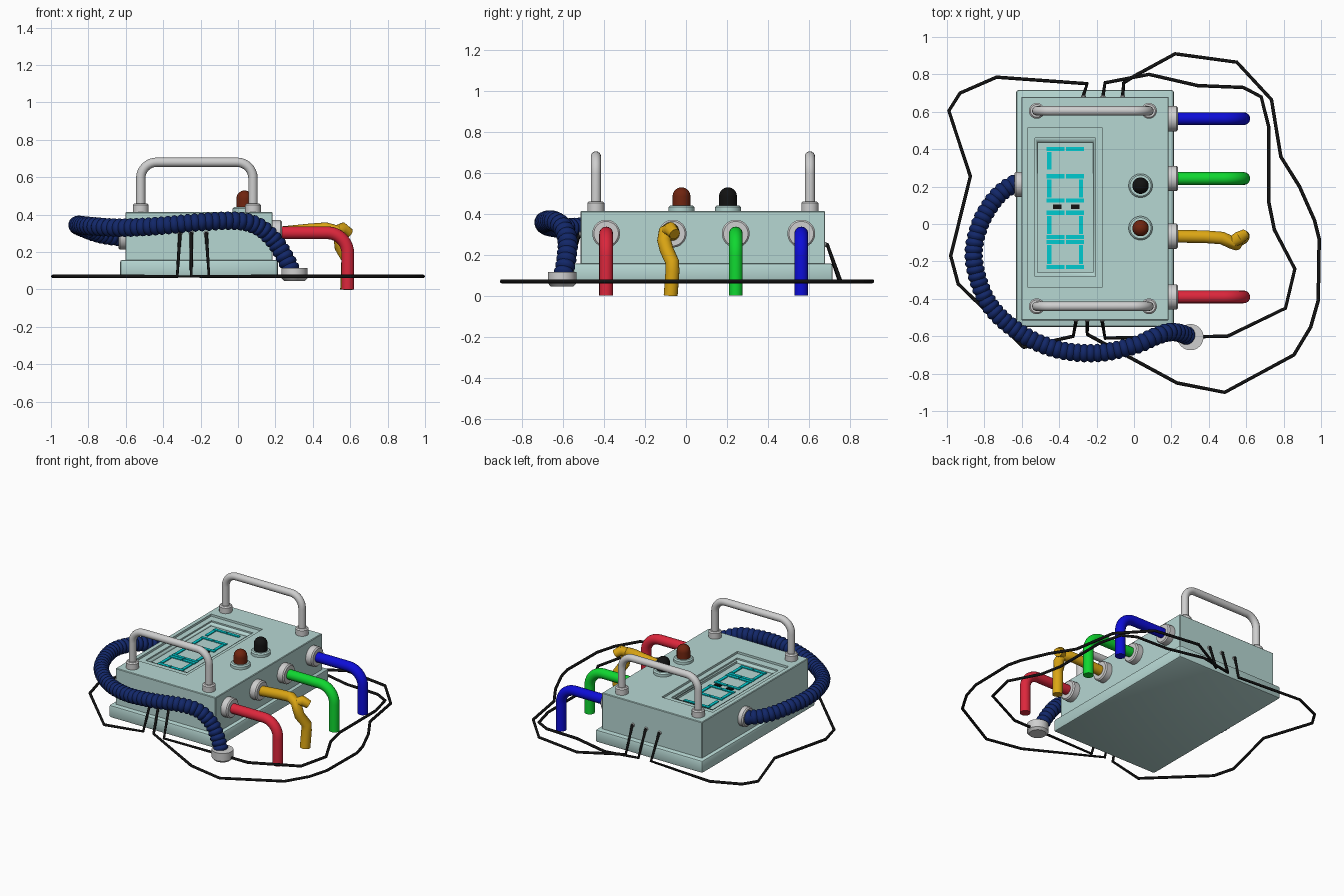
import bpy, bmesh, math
from mathutils import Vector as V

if "Cube" in bpy.data.objects:
    bpy.data.objects.remove(bpy.data.objects["Cube"])


def mat(name, r, g, b):
    m = bpy.data.materials.new(name)
    m.diffuse_color = (r, g, b, 1)
    m.use_nodes = True
    m.node_tree.nodes["Principled BSDF"].inputs["Base Color"].default_value = m.diffuse_color
    return m


TEAL = mat("pale teal", 0.47, 0.68, 0.65)
CYAN = mat("cyan", 0.0, 0.60, 0.63)
NAVY = mat("navy", 0.006, 0.02, 0.14)
RED = mat("red", 0.72, 0.02, 0.045)
GREEN = mat("green", 0.005, 0.68, 0.03)
BLUE = mat("blue", 0.004, 0.004, 0.68)
YELLOW = mat("amber", 0.71, 0.38, 0.007)
GREY = mat("light grey", 0.62, 0.62, 0.62)
BROWN = mat("red brown", 0.16, 0.018, 0.005)
BLACK = mat("black", 0.006, 0.006, 0.006)


def finish(name, bm, m, angle=40):
    bmesh.ops.recalc_face_normals(bm, faces=bm.faces)
    me = bpy.data.meshes.new(name)
    bm.to_mesh(me)
    bm.free()
    ob = bpy.data.objects.new(name, me)
    bpy.context.collection.objects.link(ob)
    me.materials.append(m)
    bpy.ops.object.select_all(action='DESELECT')
    ob.select_set(True)
    bpy.context.view_layer.objects.active = ob
    if angle:
        bpy.ops.object.shade_smooth_by_angle(angle=math.radians(angle))
    return ob


def add_box(bm, x0, x1, y0, y1, z0, z1):
    vs = bmesh.ops.create_cube(bm, size=1)["verts"]
    for v in vs:
        v.co = V(((x0 + x1) / 2 + v.co.x * (x1 - x0), (y0 + y1) / 2 + v.co.y * (y1 - y0),
                  (z0 + z1) / 2 + v.co.z * (z1 - z0)))


def box(name, m, *dims, bevel=0, segs=1):
    bm = bmesh.new()
    add_box(bm, *dims)
    if bevel:
        bmesh.ops.bevel(bm, geom=bm.edges[:], offset=bevel, segments=segs, profile=0.5, affect='EDGES')
    return finish(name, bm, m, 30)


def tube(name, m, pts, radii, sides=16, angle=40):
    """Sweep a circle along points with carried frames, closed at both ends."""
    pts = [V(p) for p in pts]
    if not isinstance(radii, list):
        radii = [radii] * len(pts)
    bm = bmesh.new()
    rings, side, prev = [], None, None
    for i, p in enumerate(pts):
        a = (p - pts[i - 1]) if i else pts[1] - p
        b = (pts[i + 1] - p) if i < len(pts) - 1 else a
        a = a if a.length else b
        b = b if b.length else a
        t = (a.normalized() + b.normalized()).normalized()
        if side is None:
            side = t.orthogonal().normalized()
        else:
            side = prev.rotation_difference(t) @ side
        prev = t
        up = t.cross(side)
        ring = []
        for k in range(sides):
            w = 2 * math.pi * k / sides
            ring.append(bm.verts.new(p + (side * math.cos(w) + up * math.sin(w)) * radii[i]))
        rings.append(ring)
    for r, s in zip(rings, rings[1:]):
        for k in range(sides):
            j = (k + 1) % sides
            bm.faces.new((r[k], r[j], s[j], s[k]))
    bm.faces.new(rings[0])
    bm.faces.new(rings[-1])
    return finish(name, bm, m, angle)


def fillet(pts, r, n=8):
    """Round the inner corners of a right-angled path."""
    pts = [V(p) for p in pts]
    out = [pts[0]]
    for a, p, b in zip(pts, pts[1:], pts[2:]):
        u, w = (a - p).normalized() * r, (b - p).normalized() * r
        for i in range(n + 1):
            q = math.pi / 2 * i / n
            out.append(p + u + w - w * math.cos(q) - u * math.sin(q))
    return out + [pts[-1]]


def collar(name, m, start, axis, length, r, sides=28):
    p, d = V(start), V(axis)
    c = min(0.008, length / 4)
    return tube(name, m, [p, p + d * (length - c), p + d * length], [r, r, r - c], sides, 30)


# Case: wide base tray and upper housing with a stepped display recess
box("case_base", TEAL, -0.63, 0.213, -0.55, 0.716, 0.07, 0.158, bevel=0.012, segs=2)
body = box("case_body", TEAL, -0.602, 0.185, -0.515, 0.68, 0.10, 0.413, bevel=0.004)
for i, d in enumerate([(-0.57, -0.168, -0.337, 0.513, 0.398, 0.5),
                       (-0.53, -0.205, -0.28, 0.46, 0.388, 0.5),
                       (-0.515, -0.22, -0.258, 0.435, 0.373, 0.5)]):
    cut = box("recess_cutter_%d" % i, TEAL, *d)
    cut.hide_render = True
    cut.hide_viewport = True
    mod = body.modifiers.new("recess", 'BOOLEAN')
    mod.operation, mod.object, mod.solver = 'DIFFERENCE', cut, 'EXACT'

# Display segments: long bars are split in two, side legs join them
bm = bmesh.new()
Z = (0.371, 0.379)


def bar(y):
    for x in (-0.467, -0.364):
        add_box(bm, x, x + 0.096, y - 0.011, y + 0.011, *Z)


def leg(x, y0, y1):
    add_box(bm, x - 0.011, x + 0.011, y0 + 0.016, y1 - 0.016, *Z)


bar(0.40)
leg(-0.453, 0.275, 0.40)
for lo, hi in ((0.125, 0.255), (-0.07, 0.06), (-0.23, -0.097)):
    bar(lo)
    bar(hi)
    for x in (-0.453, -0.283):
        leg(x, lo, hi)
finish("display_segments", bm, CYAN, 0)
bm = bmesh.new()
for x in (-0.41, -0.315):
    add_box(bm, x - 0.023, x + 0.023, 0.08, 0.105, *Z)
finish("display_dots", bm, BLACK, 0)

# Carry handles with foot sleeves
for tag, y in (("back", 0.605), ("front", -0.44)):
    path = fillet([(-0.52, y, 0.40), (-0.52, y, 0.68), (0.08, y, 0.68), (0.08, y, 0.40)], 0.085)
    tube("handle_" + tag, GREY, path, 0.025)
    for x in (-0.52, 0.08):
        collar("handle_foot_" + tag, GREY, (x, y, 0.405), (0, 0, 1), 0.055, 0.042)

# Domed indicator lamps
for name, m, y in (("lamp_black", BLACK, 0.205), ("lamp_brown", BROWN, -0.022)):
    collar(name + "_seat", TEAL, (0.035, y, 0.405), (0, 0, 1), 0.035, 0.064)
    prof = [(0.42, 0.044)] + [(0.485 + 0.044 * math.sin(a), 0.044 * math.cos(a))
                              for a in [math.radians(q) for q in range(0, 90, 11)]]
    tube(name, m, [(0.035, y, z) for z, r in prof], [r for z, r in prof], 20)

# Coloured outlet pipes
for name, m, y in (("red", RED, -0.39), ("amber", YELLOW, -0.065),
                   ("green", GREEN, 0.243), ("blue", BLUE, 0.563)):
    collar("pipe_collar_" + name, GREY, (0.18, y, 0.303), (1, 0, 0), 0.055, 0.068)
    if name == "amber":
        path = [(0.2, y, 0.30), (0.38, -0.068, 0.318), (0.47, -0.075, 0.325), (0.525, -0.10, 0.312),
                (0.545, -0.107, 0.27), (0.55, -0.095, 0.225), (0.585, -0.068, 0.165), (0.585, -0.066, 0.12),
                (0.58, -0.075, 0.0)]
        # crumpled stub where the pipe kinks
        tube("pipe_kink", m, [(0.52, -0.10, 0.31), (0.56, -0.075, 0.325), (0.595, -0.055, 0.30)],
             [0.03, 0.035, 0.028], 12)
    else:
        path = fillet([(0.2, y, 0.303), (0.587, y, 0.303), (0.587, y, 0.0)], 0.11, 10)
    tube("pipe_" + name, m, path, 0.034, 18)

# Ribbed hose: smooth path resampled evenly, radius pulsing per rib
ctrl = [V(p) for p in [(-0.59, 0.225, 0.28), (-0.66, 0.205, 0.283), (-0.75, 0.125, 0.30), (-0.83, -0.02, 0.33),
        (-0.855, -0.2, 0.345), (-0.78, -0.42, 0.338), (-0.62, -0.575, 0.33), (-0.42, -0.668, 0.34),
        (-0.2, -0.69, 0.36), (0.0, -0.65, 0.366), (0.11, -0.603, 0.335), (0.19, -0.578, 0.265),
        (0.25, -0.585, 0.175), (0.295, -0.603, 0.08)]]
ext = [ctrl[0] * 2 - ctrl[1]] + ctrl + [ctrl[-1] * 2 - ctrl[-2]]
fine = []
for a, b, c, d in zip(ext, ext[1:], ext[2:], ext[3:]):
    for i in range(40):
        t = i / 40
        fine.append(0.5 * (2 * b + (c - a) * t + (2 * a - 5 * b + 4 * c - d) * t * t
                           + (3 * b - a - 3 * c + d) * t ** 3))
pts, radii, run, nxt, pitch = [], [], 0.0, 0.0, 0.036
for p, q in zip(fine, fine[1:]):
    L = (q - p).length
    while nxt <= run + L:
        pts.append(p.lerp(q, (nxt - run) / L))
        radii.append(0.041 + 0.009 * abs(math.sin(math.pi * nxt / pitch)))
        nxt += pitch / 6
    run += L
tube("ribbed_hose", NAVY, pts, radii, 18, 60)
collar("hose_inlet_collar", GREY, (-0.595, 0.212, 0.28), (-1, 0, 0), 0.045, 0.067)
tube("hose_end_cap", GREY, [(0.302, -0.605, z) for z in (0.045, 0.06, 0.115)], [0.055, 0.07, 0.07], 28, 30)

# Loose black wires from the front face round to the back face, lying flat
wires = [
    [(-0.31, -0.52), (-0.325, -0.60), (-0.59, -0.66), (-0.94, -0.32), (-0.98, -0.17), (-0.875, 0.255),
     (-0.99, 0.605), (-0.93, 0.70), (-0.735, 0.785), (-0.25, 0.75), (-0.27, 0.69)],
    [(-0.25, -0.52), (-0.25, -0.59), (0.23, -0.85), (0.485, -0.90), (0.855, -0.70), (0.945, -0.55),
     (0.985, -0.41), (0.99, -0.08), (0.965, 0.02), (0.885, 0.20), (0.785, 0.36), (0.735, 0.665),
     (0.55, 0.865), (0.22, 0.91), (0.0, 0.79), (-0.055, 0.755), (-0.06, 0.69)],
    [(-0.17, -0.52), (-0.155, -0.61), (0.5, -0.60), (0.81, -0.45), (0.86, -0.24), (0.75, -0.03),
     (0.72, 0.12), (0.72, 0.52), (0.68, 0.68), (0.585, 0.73), (0.34, 0.74), (0.08, 0.80),
     (-0.155, 0.755), (-0.165, 0.69)]]
for i, w in enumerate(wires):
    path = [V((x, y, 0.07)) for x, y in w]
    path[0].z, path[-1].z = 0.30, 0.25
    start, end = path[0] + V((0, 0.02, 0)), path[-1] - V((0, 0.03, 0))
    tube("wire_%d" % i, BLACK, [start] + path + [end], 0.0095, 8, 50)
    collar("wire_grommet_front", GREY, (start.x, -0.51, 0.30), (0, -1, 0), 0.012, 0.013, 10)
    collar("wire_grommet_back", GREY, (end.x, 0.675, 0.25), (0, 1, 0), 0.012, 0.013, 10)
